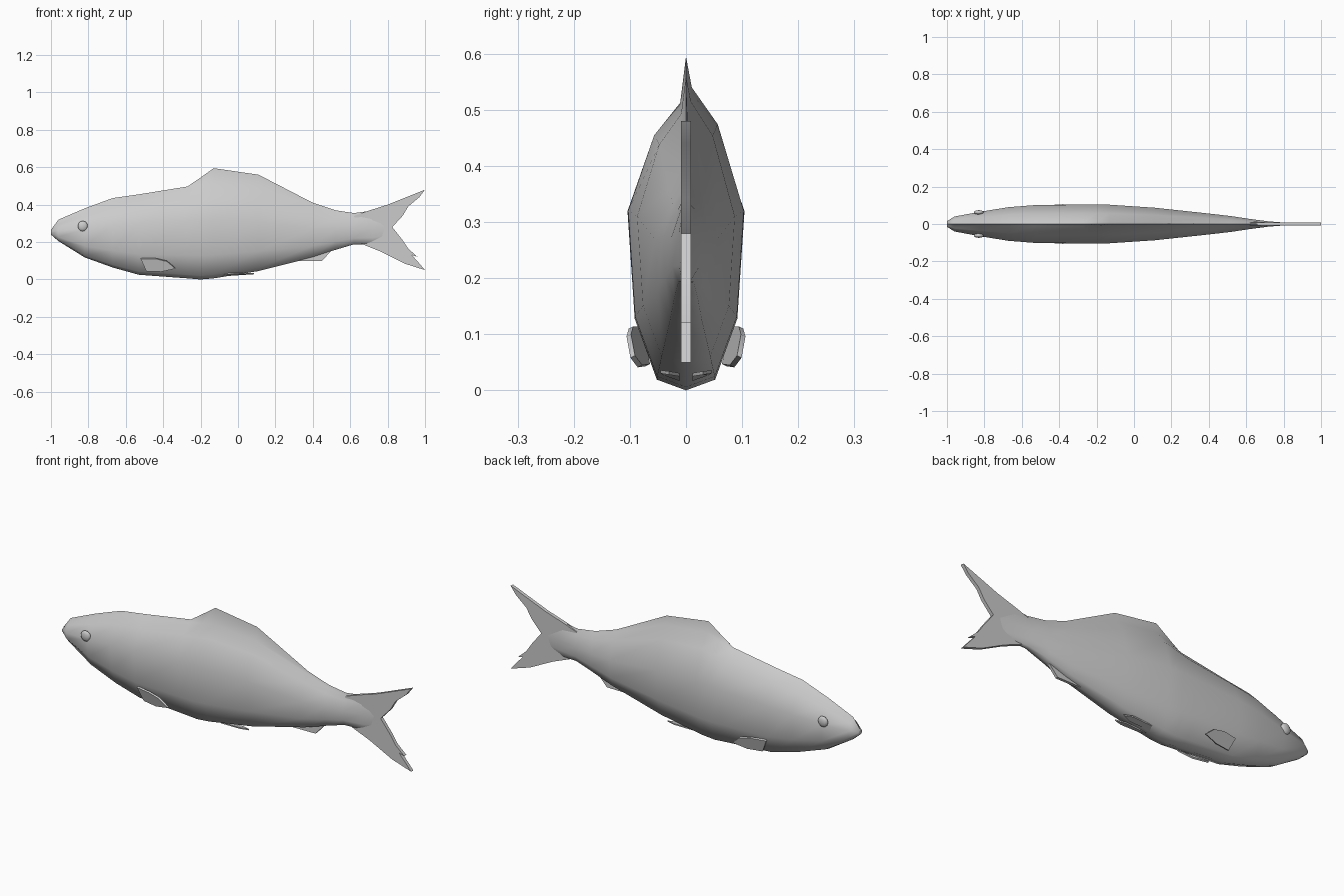
import bpy, bmesh, math
from mathutils import Vector

if "Cube" in bpy.data.objects:
    bpy.data.objects.remove(bpy.data.objects["Cube"])


def finish(name, bm, angle):
    bmesh.ops.recalc_face_normals(bm, faces=bm.faces)
    me = bpy.data.meshes.new(name)
    bm.to_mesh(me)
    bm.free()
    me.shade_smooth()
    me.set_sharp_from_angle(angle=math.radians(angle))
    ob = bpy.data.objects.new(name, me)
    bpy.context.collection.objects.link(ob)
    return ob


def plate(name, pts, offset):
    """Thin fin: an outline pushed out both ways along offset."""
    bm = bmesh.new()
    off = Vector(offset)
    a = [bm.verts.new(Vector(p) - off) for p in pts]
    b = [bm.verts.new(Vector(p) + off) for p in pts]
    bm.faces.new(a)
    bm.faces.new(b[::-1])
    for i in range(len(pts)):
        j = (i + 1) % len(pts)
        bm.faces.new((a[i], b[i], b[j], a[j]))
    return finish(name, bm, 40)


# Body sections: x, crest z, shoulder z, widest z, belly z, half width
sections = [
    (-1.00, .265, .262, .255, .240, .015),
    (-0.96, .320, .312, .260, .205, .040),
    (-0.82, .380, .370, .270, .118, .066),
    (-0.67, .435, .425, .290, .064, .090),
    (-0.53, .455, .447, .300, .025, .101),
    (-0.27, .497, .490, .315, .006, .104),
    (-0.20, .545, .515, .320, .000, .104),
    (-0.13, .595, .540, .320, .006, .103),
    (0.11, .560, .515, .310, .045, .087),
    (0.40, .410, .400, .270, .118, .056),
    (0.52, .370, .362, .270, .158, .042),
    (0.62, .355, .347, .270, .188, .027),
    (0.72, .368, .355, .275, .188, .014),
    (0.80, .365, .350, .280, .205, .008),
]


def half(s, side):
    x, zt, zs, zm, zb, w = s
    # the near side drops away from the dorsal crest a little sooner
    zs -= 0.5 * (zt - zs) if side < 0 else 0
    return [(x, side * .10 * w, zs),
            (x, side * .55 * w, zs - .30 * (zs - zm)),
            (x, side * w, zm),
            (x, side * .88 * w, zb + .40 * (zm - zb)),
            (x, side * .50 * w, zb + .06 * (zm - zb))]


# Body with the dorsal fin blended into its crest
bm = bmesh.new()
rings = []
for s in sections:
    ring = [(s[0], 0, s[1])] + half(s, 1) + [(s[0], 0, s[4])] + half(s, -1)[::-1]
    rings.append([bm.verts.new(p) for p in ring])
for r, q in zip(rings, rings[1:]):
    for i in range(len(r)):
        j = (i + 1) % len(r)
        bm.faces.new((r[i], r[j], q[j], q[i]))
bm.faces.new(rings[0])
bm.faces.new(rings[-1][::-1])
finish("body", bm, 75)

# Forked tail fin
tail = [(.62, .34), (.70, .368), (.80, .40), (1, .48), (.97, .44), (.91, .39),
        (.88, .34), (.825, .28), (.88, .21), (.91, .165), (.96, .12),
        (.93, .13), (.97, .085), (1, .05), (.89, .085), (.76, .15), (.66, .19)]
plate("tail_fin", [(x, 0, z) for x, z in tail], (0, .009, 0))

# Anal fin
anal = [(.20, .12), (.31, .098), (.45, .10), (.50, .155), (.42, .20), (.25, .18)]
plate("anal_fin", [(x, 0, z) for x, z in anal], (0, .007, 0))

for side, label in ((1, "left"), (-1, "right")):
    # Pectoral fins splayed from the flanks
    pect = [(-.52, .082, .112), (-.44, .098, .112), (-.38, .102, .098),
            (-.335, .095, .06), (-.41, .082, .043), (-.49, .068, .045)]
    plate("pectoral_fin_" + label, [(x, side * y, z) for x, y, z in pect],
          (0, side * .004, -.002))
    # Pelvic fins flat under the belly
    pelv = [(-.08, .012, .02), (-.07, .04, .03), (.04, .045, .033),
            (.085, .03, .031), (.04, .012, .028)]
    plate("pelvic_fin_" + label, [(x, side * y, z) for x, y, z in pelv], (0, 0, .003))
    # Small raised eyes
    bm = bmesh.new()
    bmesh.ops.create_uvsphere(bm, u_segments=10, v_segments=6, radius=1)
    bmesh.ops.scale(bm, verts=bm.verts, vec=(.028, .012, .028))
    bmesh.ops.translate(bm, verts=bm.verts, vec=(-.83, side * .062, .285))
    finish("eye_" + label, bm, 60)
